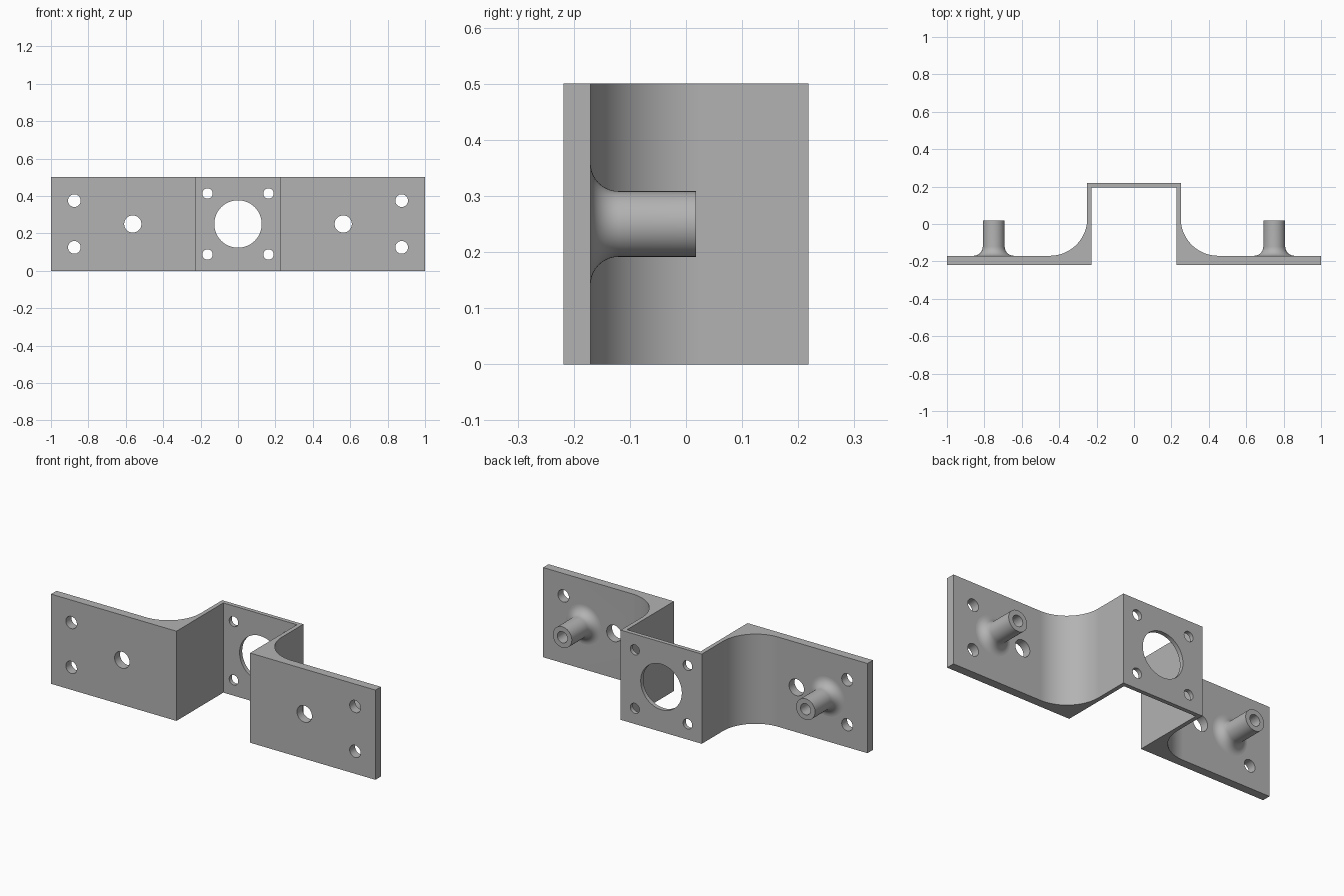
import bpy, bmesh, math
from mathutils import Matrix, Vector

cube = bpy.data.objects.get("Cube")
if cube:
    bpy.data.objects.remove(cube, do_unlink=True)

HEIGHT, MID = 0.5, 0.25
FRONT, FLANGE, INNER, BACK = -0.218, -0.17, 0.195, 0.218
WALL_IN, WALL_OUT, FILLET = 0.227, 0.25, 0.2

grey = bpy.data.materials.new("plain grey")
grey.use_nodes = True
grey.diffuse_color = (0.45, 0.45, 0.45, 1)
grey.node_tree.nodes["Principled BSDF"].inputs["Base Color"].default_value = grey.diffuse_color


def make_object(name, bm):
    bmesh.ops.recalc_face_normals(bm, faces=bm.faces)
    mesh = bpy.data.meshes.new(name)
    bm.to_mesh(mesh)
    bm.free()
    mesh.materials.append(grey)
    obj = bpy.data.objects.new(name, mesh)
    bpy.context.collection.objects.link(obj)
    return obj


def smooth(obj):
    bpy.ops.object.select_all(action="DESELECT")
    obj.select_set(True)
    bpy.context.view_layer.objects.active = obj
    bpy.ops.object.shade_smooth_by_angle(angle=math.radians(30))


def arc(cx, cy, r, start, end, steps):
    angles = [math.radians(start + (end - start) * i / steps) for i in range(steps + 1)]
    return [(cx + r * math.cos(a), cy + r * math.sin(a)) for a in angles]


# Hat-shaped bracket: half profile, mirrored, then extruded upward
half = [(WALL_IN, INNER), (WALL_IN, FRONT), (1, FRONT), (1, FLANGE)]
half += arc(WALL_OUT + FILLET, FLANGE + FILLET, FILLET, 270, 180, 24)
half += [(WALL_OUT, BACK)]
outline = half + [(-x, y) for x, y in reversed(half)]
bm = bmesh.new()
face = bm.faces.new([bm.verts.new((x, y, 0)) for x, y in outline])
top = bmesh.ops.extrude_face_region(bm, geom=[face])["geom"]
bmesh.ops.translate(bm, vec=(0, 0, HEIGHT), verts=[v for v in top if isinstance(v, bmesh.types.BMVert)])
bracket = make_object("bracket", bm)

# Drilled holes: one cutter mesh holding every drill
bm = bmesh.new()


def drill(x, y, z, radius):
    place = Matrix.Translation((x, y, z)) @ Matrix.Rotation(math.pi / 2, 4, "X")
    bmesh.ops.create_cone(bm, cap_ends=True, segments=48, radius1=radius, radius2=radius,
                          depth=0.1, matrix=place)


web_y, flange_y = (INNER + BACK) / 2, (FRONT + FLANGE) / 2
drill(0, web_y, MID, 0.127)
for side in (-1, 1):
    drill(side * 0.5625, flange_y, MID, 0.046)
    for level in (-1, 1):
        drill(side * 0.163, web_y, MID + level * 0.163, 0.028)
        drill(side * 0.875, flange_y, MID + level * 0.125, 0.034)
drills = make_object("drill_cutter", bm)
drills.hide_render = True
drills.hide_set(True)
cut = bracket.modifiers.new("holes", "BOOLEAN")
cut.object = drills
cut.solver = "EXACT"
bpy.context.view_layer.objects.active = bracket
bpy.ops.object.modifier_apply(modifier=cut.name)
bpy.data.objects.remove(drills, do_unlink=True)
smooth(bracket)
bracket.modifiers.new("flat_normals", "WEIGHTED_NORMAL").keep_sharp = True

# Hollow standoffs with flared feet: profile of (radius, y) spun about y
POST, FLARE, BORE, TIP = 0.0585, 0.05, 0.031, 0.018
profile = arc(POST + FLARE, FLANGE + FLARE, FLARE, 270, 180, 10)
profile += [(POST, TIP), (BORE, TIP), (BORE, FLANGE + 0.03), (0, FLANGE + 0.03)]
for side, name in ((1, "left_standoff"), (-1, "right_standoff")):
    bm = bmesh.new()
    axis = Vector((side * 0.75, 0, MID))
    verts = [bm.verts.new(axis + Vector((r, y, 0))) for r, y in profile]
    edges = [bm.edges.new(pair) for pair in zip(verts, verts[1:])]
    bmesh.ops.spin(bm, geom=verts + edges, cent=axis, axis=(0, 1, 0),
                   angle=math.tau, steps=48, use_duplicate=False)
    bmesh.ops.remove_doubles(bm, verts=bm.verts, dist=0.0001)
    # Close the foot against the flange so the normals are well defined
    bmesh.ops.holes_fill(bm, edges=[e for e in bm.edges if e.is_boundary], sides=0)
    smooth(make_object(name, bm))
